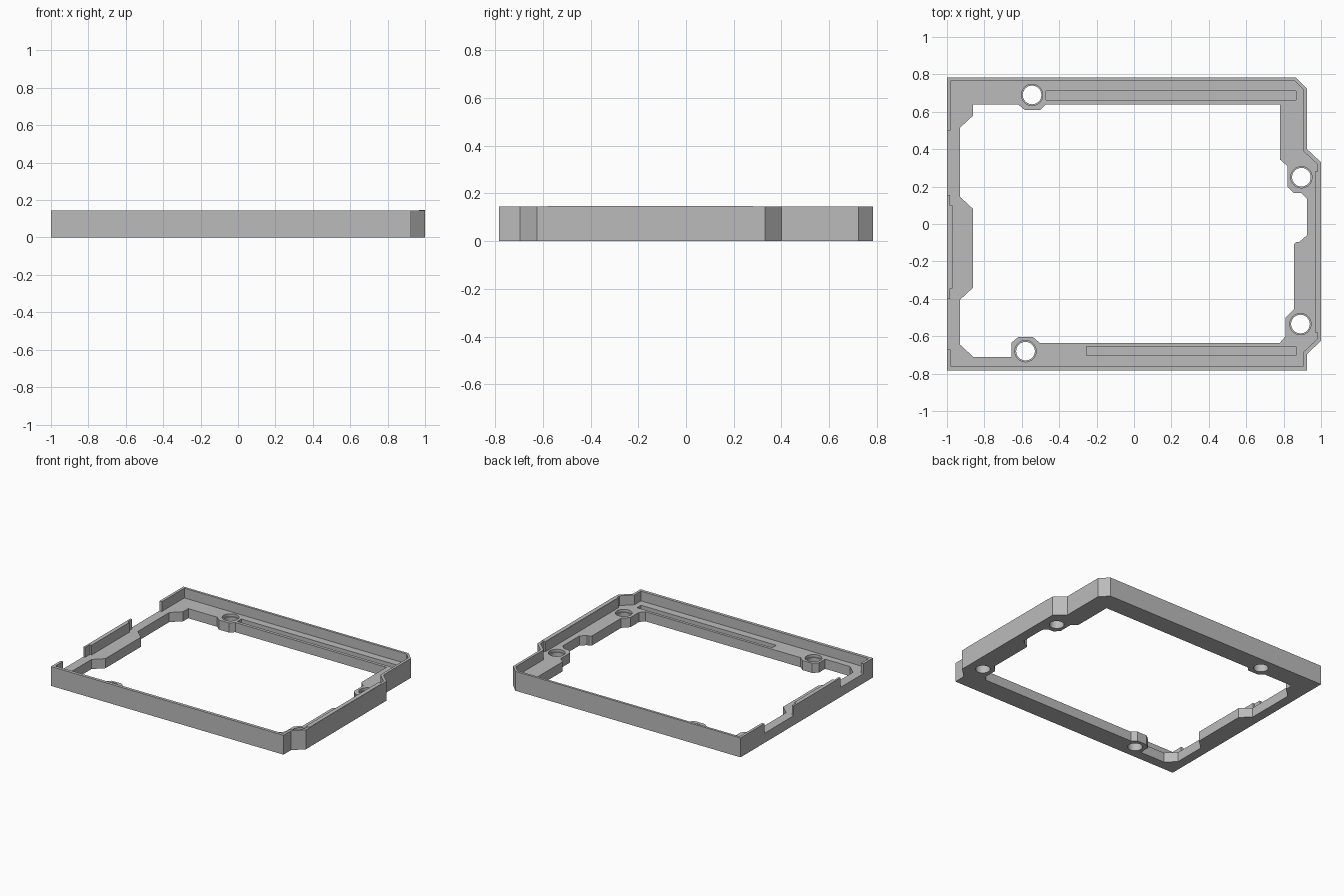
import bpy
import bmesh
import math

default = bpy.data.objects.get("Cube")
if default:
    bpy.data.objects.remove(default, do_unlink=True)

HEIGHT = 0.145
FLOOR = 0.072
BELOW, ABOVE = -0.1, 0.3

grey = bpy.data.materials.new("medium grey")
grey.use_nodes = True
grey.diffuse_color = (0.5, 0.5, 0.5, 1)
grey.node_tree.nodes["Principled BSDF"].inputs["Base Color"].default_value = (0.5, 0.5, 0.5, 1)


def prism(name, outline, bottom, top):
    """Extrude a flat outline upwards into a closed solid."""
    bm = bmesh.new()
    face = bm.faces.new([bm.verts.new((x, y, bottom)) for x, y in outline])
    extruded = bmesh.ops.extrude_face_region(bm, geom=[face])
    raised = [g for g in extruded["geom"] if isinstance(g, bmesh.types.BMVert)]
    bmesh.ops.translate(bm, verts=raised, vec=(0, 0, top - bottom))
    bmesh.ops.recalc_face_normals(bm, faces=bm.faces)
    mesh = bpy.data.meshes.new(name)
    bm.to_mesh(mesh)
    bm.free()
    mesh.materials.append(grey)
    obj = bpy.data.objects.new(name, mesh)
    bpy.context.collection.objects.link(obj)
    return obj


def rectangle(x0, x1, y0, y1):
    return [(x0, y0), (x1, y0), (x1, y1), (x0, y1)]


def circle(x, y, radius, sides=32):
    turns = [2 * math.pi * i / sides for i in range(sides)]
    return [(x + radius * math.cos(t), y + radius * math.sin(t)) for t in turns]


def cut(target, outline, bottom, top):
    """Subtract a prism from the target, then discard the cutter."""
    cutter = prism("cutter", outline, bottom, top)
    cutter.hide_render = True
    modifier = target.modifiers.new("cut", "BOOLEAN")
    modifier.operation = "DIFFERENCE"
    modifier.solver = "EXACT"
    modifier.object = cutter
    bpy.context.view_layer.objects.active = target
    bpy.ops.object.modifier_apply(modifier=modifier.name)
    bpy.data.objects.remove(cutter, do_unlink=True)


# Outer silhouette with chamfered right side
outer = [
    (-1, 0.783), (0.865, 0.783), (0.925, 0.723), (0.925, 0.4), (1, 0.33),
    (1, -0.625), (0.925, -0.695), (0.925, -0.783), (-1, -0.783),
]

# Recess inside the rim, running out through the two gaps in the left wall
recess = [
    (-0.98, 0.765), (0.86, 0.765), (0.905, 0.72), (0.905, 0.39),
    (0.98, 0.32), (0.98, 0.28), (0.967, 0.28), (0.967, -0.58),
    (0.98, -0.58), (0.98, -0.615), (0.905, -0.685), (0.905, -0.76),
    (-0.98, -0.76), (-0.98, -0.67), (-1.1, -0.67), (-1.1, -0.4),
    (-0.985, -0.4), (-0.985, -0.345), (-0.97, -0.345), (-0.97, 0.1),
    (-0.985, 0.1), (-0.985, 0.155), (-1.1, 0.155), (-1.1, 0.5), (-0.98, 0.5),
]

# Large central opening with bosses around the screw holes
opening = [
    (-0.86, 0.64), (-0.62, 0.64), (-0.585, 0.61), (-0.5, 0.61), (-0.47, 0.64),
    (0.78, 0.64), (0.78, 0.345), (0.82, 0.31), (0.82, 0.2), (0.855, 0.165),
    (0.895, 0.165), (0.925, 0.135), (0.925, -0.06), (0.885, -0.095),
    (0.87, -0.095), (0.855, -0.11), (0.855, -0.455), (0.81, -0.5),
    (0.81, -0.6), (0.78, -0.635), (-0.505, -0.635), (-0.54, -0.605),
    (-0.62, -0.605), (-0.655, -0.635), (-0.655, -0.71), (-0.86, -0.71),
    (-0.93, -0.645), (-0.93, -0.405), (-0.86, -0.34), (-0.86, 0.08),
    (-0.93, 0.145), (-0.93, 0.515), (-0.86, 0.58),
]

frame = prism("frame", outer, 0, HEIGHT)
cut(frame, recess, FLOOR, ABOVE)
cut(frame, opening, BELOW, ABOVE)

# Screw holes with a shallow wider seat at the ledge
for x, y in [(-0.545, 0.69), (0.895, 0.25), (0.89, -0.535), (-0.58, -0.68)]:
    cut(frame, circle(x, y, 0.05), BELOW, ABOVE)
    cut(frame, circle(x, y, 0.057), FLOOR - 0.02, ABOVE)

# Long grooves in the front and back ledges
cut(frame, rectangle(-0.47, 0.865, 0.663, 0.71), FLOOR - 0.03, HEIGHT)
cut(frame, rectangle(-0.255, 0.865, -0.703, -0.656), FLOOR - 0.03, HEIGHT)

# Slightly raised strip on top of the right wall
prism("right_wall_strip", rectangle(0.968, 0.999, -0.58, 0.28), HEIGHT - 0.005, HEIGHT + 0.003)
